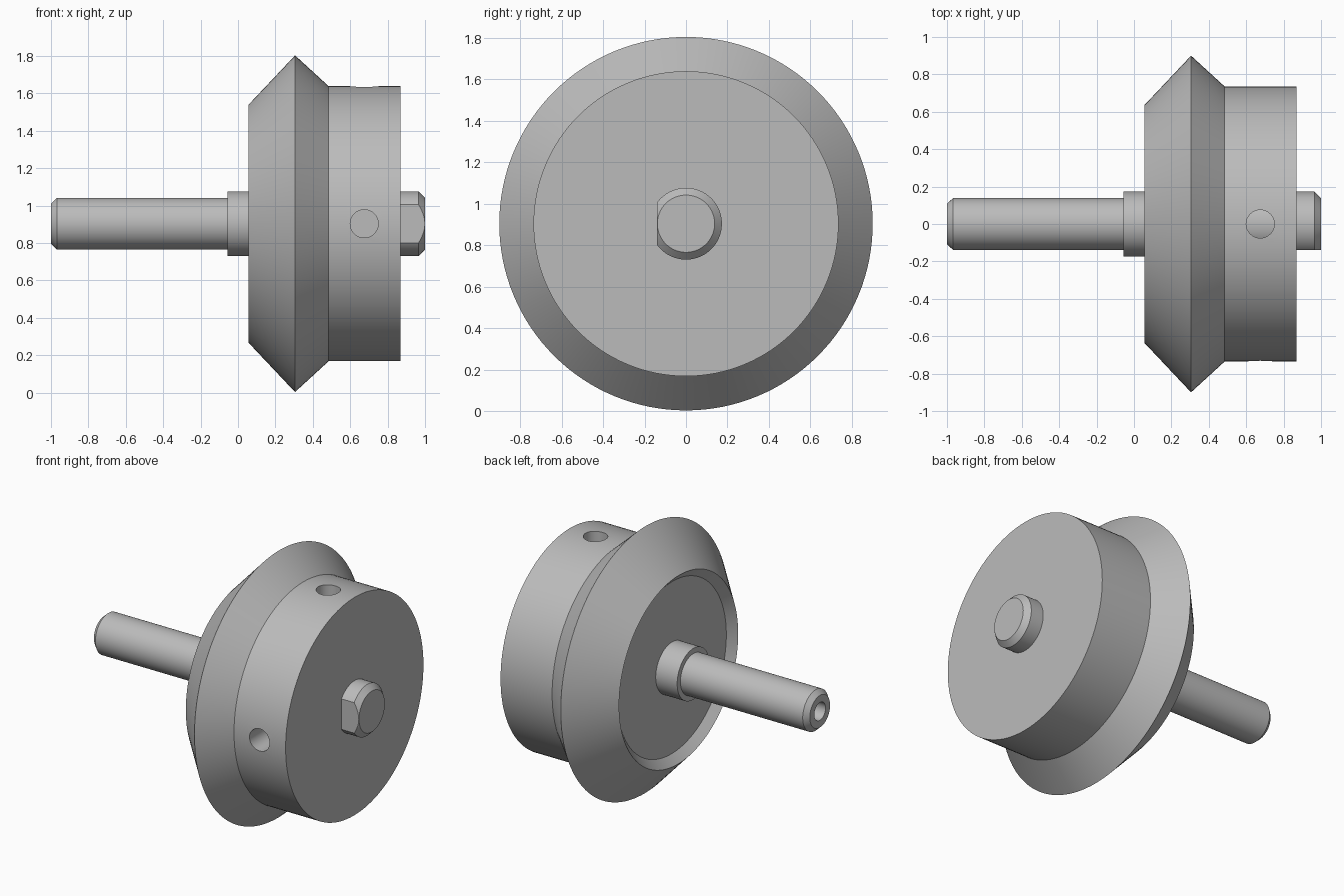
import bpy, bmesh, math
from mathutils import Vector

if "Cube" in bpy.data.objects:
    bpy.data.objects.remove(bpy.data.objects["Cube"], do_unlink=True)

AXIS_Z = 0.903

steel = bpy.data.materials.new("plain grey steel")
steel.use_nodes = True
GREY = (0.5, 0.5, 0.5, 1)
steel.diffuse_color = GREY
steel.node_tree.nodes["Principled BSDF"].inputs["Base Color"].default_value = GREY


def add_object(name, bm):
    bmesh.ops.recalc_face_normals(bm, faces=bm.faces)
    mesh = bpy.data.meshes.new(name)
    bm.to_mesh(mesh)
    bm.free()
    mesh.materials.append(steel)
    obj = bpy.data.objects.new(name, mesh)
    bpy.context.collection.objects.link(obj)
    return obj


def lathe(name, profile, steps=128):
    """Turn (x, radius) points about the wheel axis."""
    bm = bmesh.new()
    verts = [bm.verts.new((x, 0, AXIS_Z + r)) for x, r in profile]
    edges = [bm.edges.new(pair) for pair in zip(verts, verts[1:])]
    bmesh.ops.spin(bm, geom=verts + edges, cent=(0, 0, AXIS_Z), axis=(1, 0, 0),
                   angle=2 * math.pi, steps=steps, use_merge=True)
    bmesh.ops.remove_doubles(bm, verts=bm.verts, dist=1e-5)
    return add_object(name, bm)


def drill(name, x, direction, radius, start, end):
    """Cylinder cutter running outward from the wheel axis."""
    bm = bmesh.new()
    bmesh.ops.create_cone(bm, cap_ends=True, segments=48, radius1=radius,
                          radius2=radius, depth=end - start)
    d = Vector(direction)
    bmesh.ops.rotate(bm, verts=bm.verts, matrix=d.to_track_quat('Z', 'Y').to_matrix())
    centre = Vector((x, 0, AXIS_Z)) + d * (start + end) / 2
    bmesh.ops.translate(bm, verts=bm.verts, vec=centre)
    return add_object(name, bm)


def cut(target, cutter):
    mod = target.modifiers.new("cut", 'BOOLEAN')
    mod.operation = 'DIFFERENCE'
    mod.solver = 'EXACT'
    mod.object = cutter
    bpy.context.view_layer.objects.active = target
    bpy.ops.object.modifier_apply(modifier=mod.name)
    bpy.data.objects.remove(cutter, do_unlink=True)


# Wheel: dished inner face, V-shaped rim and a straight hub
wheel = lathe("wheel", [(0.105, 0), (0.105, 0.58), (0.055, 0.635), (0.305, 0.9),
                        (0.485, 0.735), (0.58, 0.735), (0.77, 0.735),
                        (0.87, 0.735), (0.87, 0)])

# Set-screw holes at the front and top of the hub
for side in ((0, -1, 0), (0, 0, 1)):
    cut(wheel, drill("hole_cutter", 0.675, side, 0.075, 0.13, 0.9))

# Axle: thin chamfered shaft with a centre hole, collar and chamfered end
axle = lathe("axle", [(-0.75, 0), (-0.75, 0.06), (-1, 0.06), (-1, 0.108),
                      (-0.968, 0.138), (-0.055, 0.138), (-0.055, 0.173),
                      (0.965, 0.173), (1, 0.138), (1, 0)], 96)

# Flat seat along the front of the axle end
bm = bmesh.new()
bmesh.ops.create_cube(bm, size=0.5)
bmesh.ops.translate(bm, verts=bm.verts, vec=(0.83, -0.389, AXIS_Z))
cut(axle, add_object("flat_cutter", bm))

# Smooth turned surfaces, sharp machined edges
for obj in (wheel, axle):
    bpy.ops.object.select_all(action='DESELECT')
    obj.select_set(True)
    bpy.context.view_layer.objects.active = obj
    bpy.ops.object.shade_smooth_by_angle(angle=math.radians(25))
